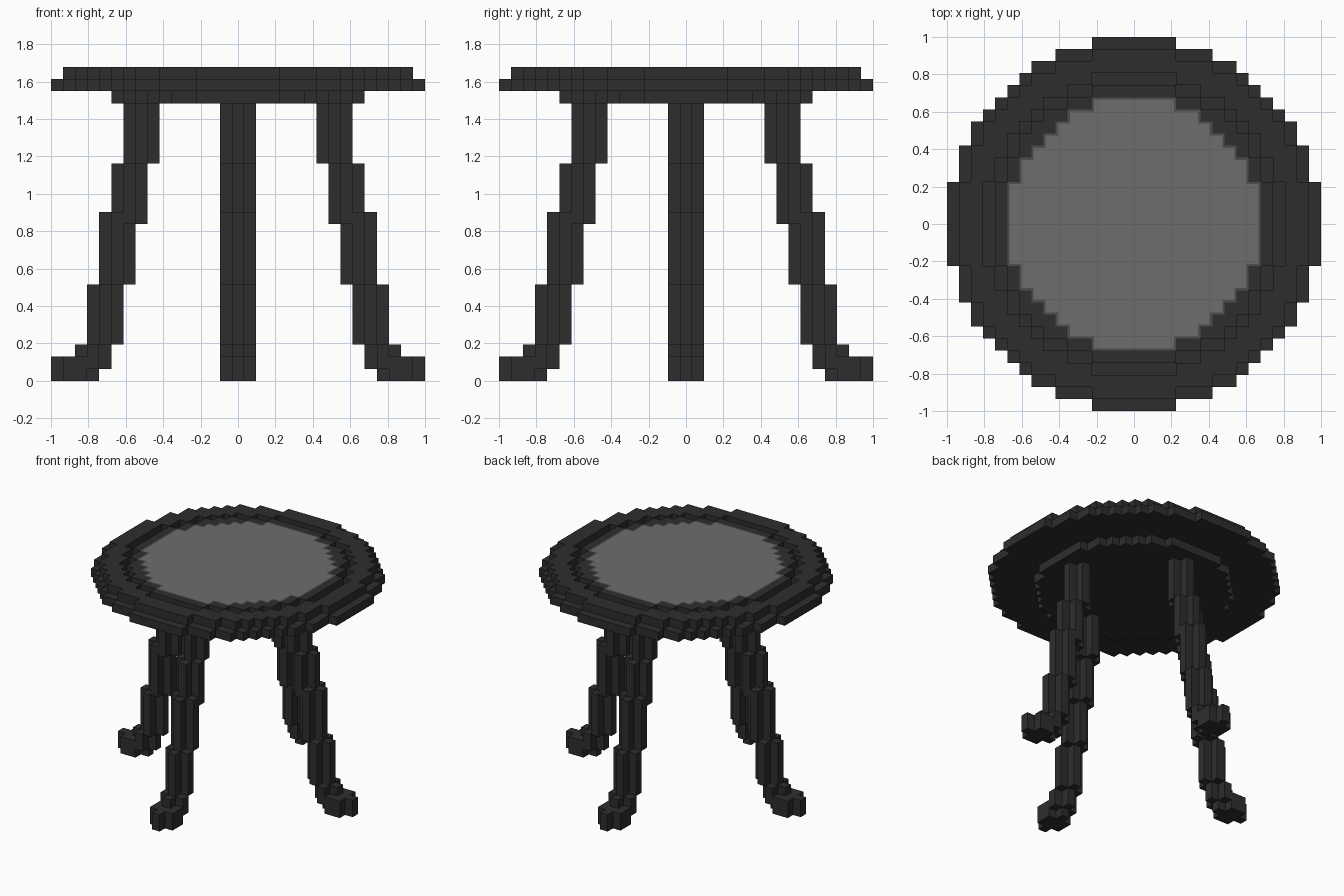
import bpy
import bmesh
from mathutils import Vector

old = bpy.data.objects.get("Cube")
if old:
    bpy.data.objects.remove(old, do_unlink=True)

UNIT = 2 / 31  # edge of one cubic block


def make_material(name, grey):
    mat = bpy.data.materials.new(name)
    mat.use_nodes = True
    colour = (grey, grey, grey, 1)
    mat.diffuse_color = colour
    bsdf = mat.node_tree.nodes["Principled BSDF"]
    bsdf.inputs["Base Color"].default_value = colour
    bsdf.inputs["Roughness"].default_value = 0.8
    return mat


dark = make_material("charcoal", 0.027)
panel = make_material("mid grey", 0.155)
edging = make_material("dark grey", 0.075)


def disc(radius, level, hole=0):
    """Blocks of a flat round layer, optionally with a hole."""
    n = int(radius)
    span = range(-n, n + 1)
    return {(x, y, level) for x in span for y in span
            if hole ** 2 <= x * x + y * y <= radius ** 2}


def block_mesh(cells):
    """Outer skin of a set of blocks."""
    bm = bmesh.new()
    for cell in cells:
        centre = Vector(cell) + Vector((0, 0, 0.5))
        for axis in range(3):
            for sign in (-1, 1):
                normal = Vector((0, 0, 0))
                normal[axis] = sign
                neighbour = tuple(c + int(d) for c, d in zip(cell, normal))
                if neighbour in cells:
                    continue
                u = Vector((0, 0, 0))
                u[(axis + 1) % 3] = 0.5
                v = normal.cross(u)
                mid = centre + normal / 2
                corners = (mid - u - v, mid + u - v, mid + u + v, mid - u + v)
                bm.faces.new([bm.verts.new(p * UNIT) for p in corners])
    bmesh.ops.remove_doubles(bm, verts=bm.verts, dist=UNIT / 100)
    bm.normal_update()
    return bm


def finish(name, bm, materials):
    mesh = bpy.data.meshes.new(name)
    bm.to_mesh(mesh)
    bm.free()
    for mat in materials:
        mesh.materials.append(mat)
    obj = bpy.data.objects.new(name, mesh)
    bpy.context.collection.objects.link(obj)
    return obj


# Tabletop: under-plate, wide disc, then raised rim and centre with a groove
centre_radius = 10.5
top_cells = disc(centre_radius, 23) | disc(15.5, 24)
top_cells |= disc(14.5, 25, hole=12.5) | disc(11.5, 25)
bm = block_mesh(top_cells)

# Grey centre panel with a narrow edging
centre_faces = [f for f in bm.faces
                if f.normal.z > 0.5
                and f.calc_center_median().z > 25.5 * UNIT
                and f.calc_center_median().xy.length <= centre_radius * UNIT]
for f in centre_faces:
    f.material_index = 1
border = bmesh.ops.inset_region(bm, faces=centre_faces, thickness=0.012,
                                use_even_offset=True, use_boundary=True)
for f in border["faces"]:
    f.material_index = 2
finish("tabletop", bm, (dark, panel, edging))

# Legs: plus-shaped columns stepping outward, ending in a foot
# each entry: distance from the middle, lowest level, level above the top
leg_steps = [(8, 18, 23), (9, 13, 18), (10, 8, 14), (11, 3, 8),
             (12, 1, 3), (13, 0, 2), (14, 0, 2)]
plus = [(0, 0), (1, 0), (-1, 0), (0, 1), (0, -1)]
directions = {"front_leg": (0, -1), "back_leg": (0, 1),
              "left_leg": (1, 0), "right_leg": (-1, 0)}
for name, (dx, dy) in directions.items():
    cells = set()
    for reach, low, high in leg_steps:
        for level in range(low, high):
            for a, b in plus:
                r = reach + a
                cells.add((dx * r - dy * b, dy * r + dx * b, level))
    finish(name, block_mesh(cells), (dark,))
